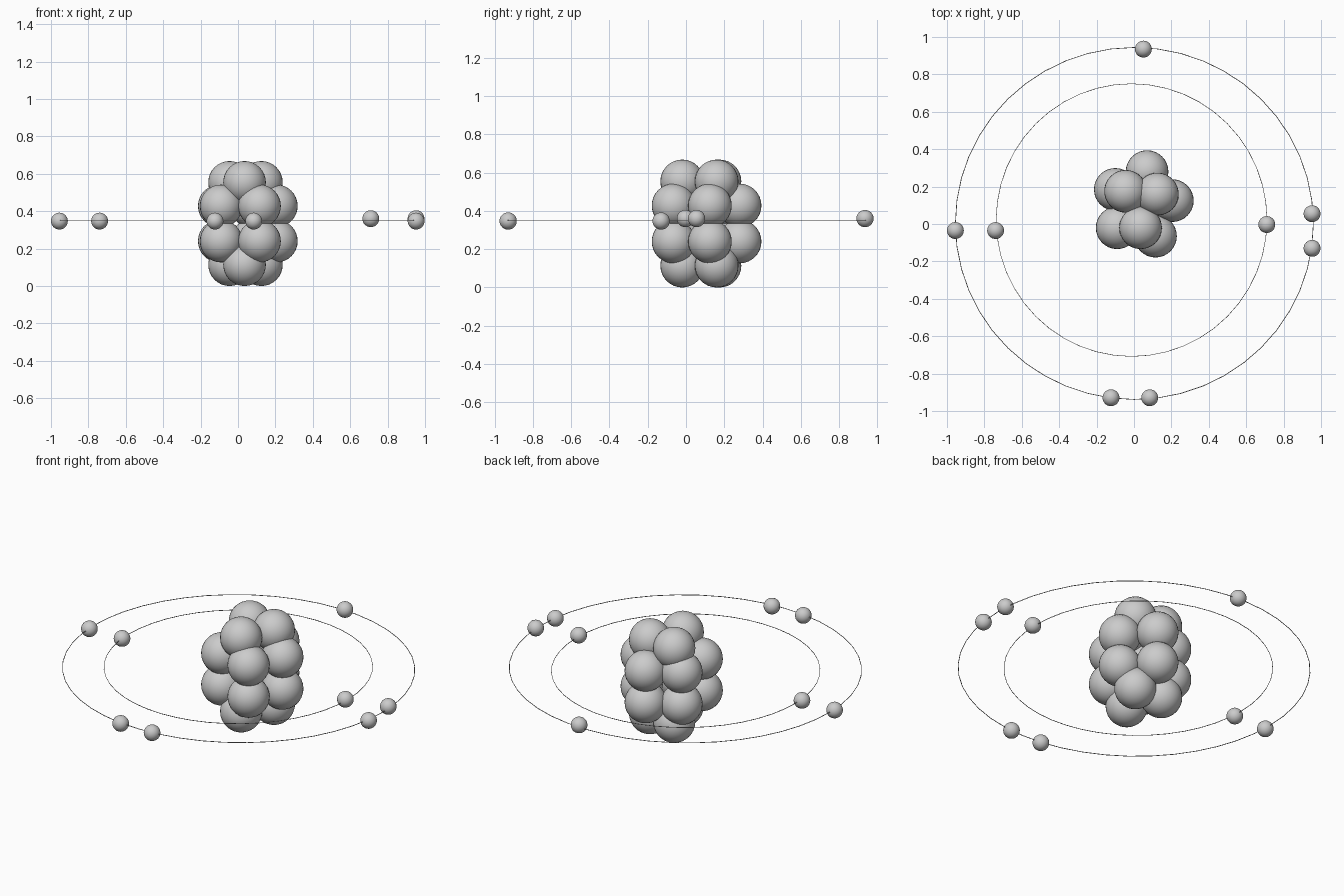
import bpy

cube = bpy.data.objects.get("Cube")
if cube:
    bpy.data.objects.remove(cube, do_unlink=True)

grey = bpy.data.materials.new("neutral grey")
grey.use_nodes = True
grey.diffuse_color = (0.6, 0.6, 0.6, 1)
grey.node_tree.nodes["Principled BSDF"].inputs["Base Color"].default_value = grey.diffuse_color


def finish(name):
    ob = bpy.context.object
    ob.name = name
    ob.data.materials.append(grey)
    bpy.ops.object.shade_smooth()


def ball(name, radius, location):
    bpy.ops.mesh.primitive_uv_sphere_add(segments=32, ring_count=16, radius=radius, location=location)
    finish(name)


def orbit(name, radius_x, radius_y, x, y):
    bpy.ops.mesh.primitive_torus_add(major_segments=48, minor_segments=6, major_radius=1,
                                     minor_radius=0.002, location=(x, y, 0.351))
    ob = bpy.context.object
    # Stretch only the path, keeping the wire thin
    for v in ob.data.vertices:
        v.co.x *= radius_x
        v.co.y *= radius_y
    finish(name)


# Nucleus: a cap of three and a ring of five, repeated below in mirror image
cap = [(-0.045, 0.175), (0.125, 0.16), (0.035, -0.02)]
belt = [(-0.10, 0.185), (0.07, 0.28), (0.205, 0.125), (0.115, -0.065), (-0.09, -0.02)]
for label, layer, rise in (("cap", cap, 0.22), ("belt", belt, 0.094)):
    for side, sign in (("upper", 1), ("lower", -1)):
        for x, y in layer:
            ball(f"{side}_{label}_nucleon", 0.114, (x, y, 0.334 + sign * rise))

# Electron paths
orbit("outer_orbit", 0.957, 0.941, 0.002, 0.003)
orbit("inner_orbit", 0.724, 0.729, -0.013, 0.021)

# Electrons
outer = [(0.952, 0.055, 0.36), (0.952, -0.13, 0.347), (0.05, 0.935, 0.36),
         (-0.955, -0.035, 0.347), (-0.123, -0.929, 0.347), (0.084, -0.929, 0.347)]
inner = [(0.71, -0.003, 0.36), (-0.74, -0.035, 0.347)]
for name, places in (("outer_electron", outer), ("inner_electron", inner)):
    for place in places:
        ball(name, 0.045, place)
